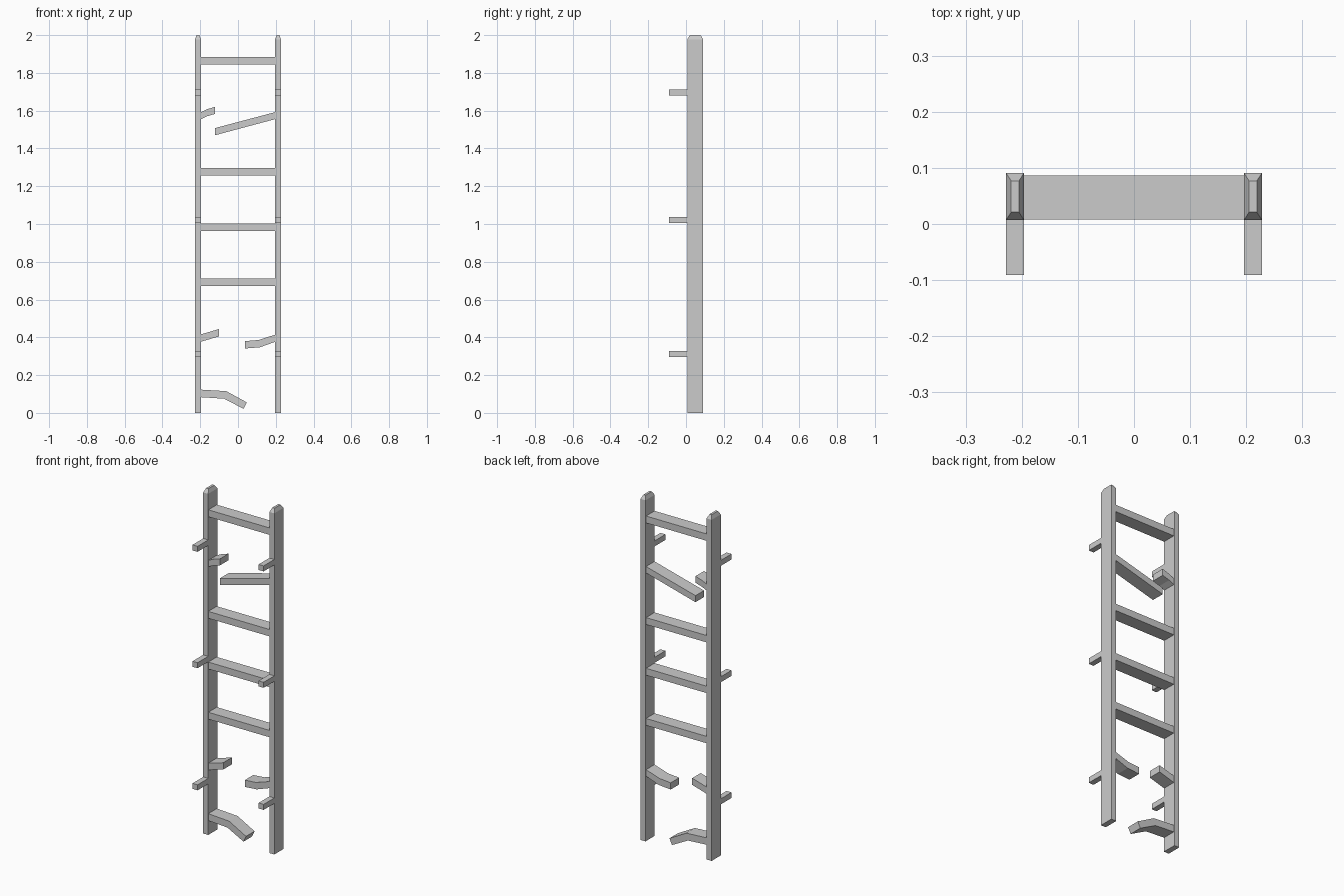
import bpy, bmesh

if "Cube" in bpy.data.objects:
    bpy.data.objects.remove(bpy.data.objects["Cube"])

Y0, Y1 = 0.007, 0.091        # rail depth
R0, R1 = 0.008, 0.086        # rung depth
XI, XO = 0.196, 0.228        # inner and outer rail faces


def finish(name, bm):
    bmesh.ops.recalc_face_normals(bm, faces=bm.faces)
    me = bpy.data.meshes.new(name)
    bm.to_mesh(me)
    bm.free()
    ob = bpy.data.objects.new(name, me)
    bpy.context.collection.objects.link(ob)
    return ob


def loft(name, rings):
    """Join matching rings of points and cap both ends."""
    bm = bmesh.new()
    vs = [[bm.verts.new(p) for p in r] for r in rings]
    n = len(rings[0])
    for a, b in zip(vs, vs[1:]):
        for i in range(n):
            j = (i + 1) % n
            bm.faces.new((a[i], a[j], b[j], b[i]))
    bm.faces.new(vs[0])
    bm.faces.new(vs[-1])
    return finish(name, bm)


def rect(x0, x1, y0, y1, z):
    return [(x0, y0, z), (x1, y0, z), (x1, y1, z), (x0, y1, z)]


def plank(name, sections):
    """Rung following sections of (x bottom, z bottom, x top, z top)."""
    return loft(name, [[(xb, R0, zb), (xb, R1, zb), (xt, R1, zt), (xt, R0, zt)]
                       for xb, zb, xt, zt in sections])


# Side rails with tapered tops, and wall brackets
for side, s in (("left", -1), ("right", 1)):
    x0, x1 = sorted((s * XI, s * XO))
    loft(f"{side}_rail", [rect(x0, x1, Y0, Y1, 0),
                          rect(x0, x1, Y0, Y1, 1.978),
                          rect(x0 + 0.009, x1 - 0.009, Y0 + 0.014, Y1 - 0.014, 2.0)])
    for i, z in enumerate((0.312, 1.02, 1.695)):
        loft(f"{side}_bracket_{i + 1}", [rect(x0, x1, -0.091, Y0, z - 0.016),
                                         rect(x0, x1, -0.091, Y0, z + 0.016)])

# Intact rungs
for i, z in enumerate((0.691, 0.982, 1.276, 1.865)):
    plank(f"rung_{i + 1}", [(-XI, z - 0.02, -XI, z + 0.02), (XI, z - 0.02, XI, z + 0.02)])

# Broken rungs
plank("broken_rung_bottom", [(-XI, 0.083, -XI, 0.123), (-0.073, 0.075, -0.062, 0.115),
                             (0.03, 0.021, 0.046, 0.056)])
plank("broken_rung_low_left", [(-XI, 0.377, -XI, 0.416), (-0.10, 0.405, -0.10, 0.444)])
plank("broken_rung_low_right", [(XI, 0.376, XI, 0.414), (0.115, 0.347, 0.11, 0.386),
                                (0.038, 0.341, 0.038, 0.38)])
plank("broken_rung_high_left", [(-XI, 1.555, -XI, 1.592), (-0.165, 1.57, -0.165, 1.607),
                                (-0.121, 1.583, -0.121, 1.621)])
plank("broken_rung_high_right", [(XI, 1.555, XI, 1.592), (-0.121, 1.47, -0.121, 1.508)])
